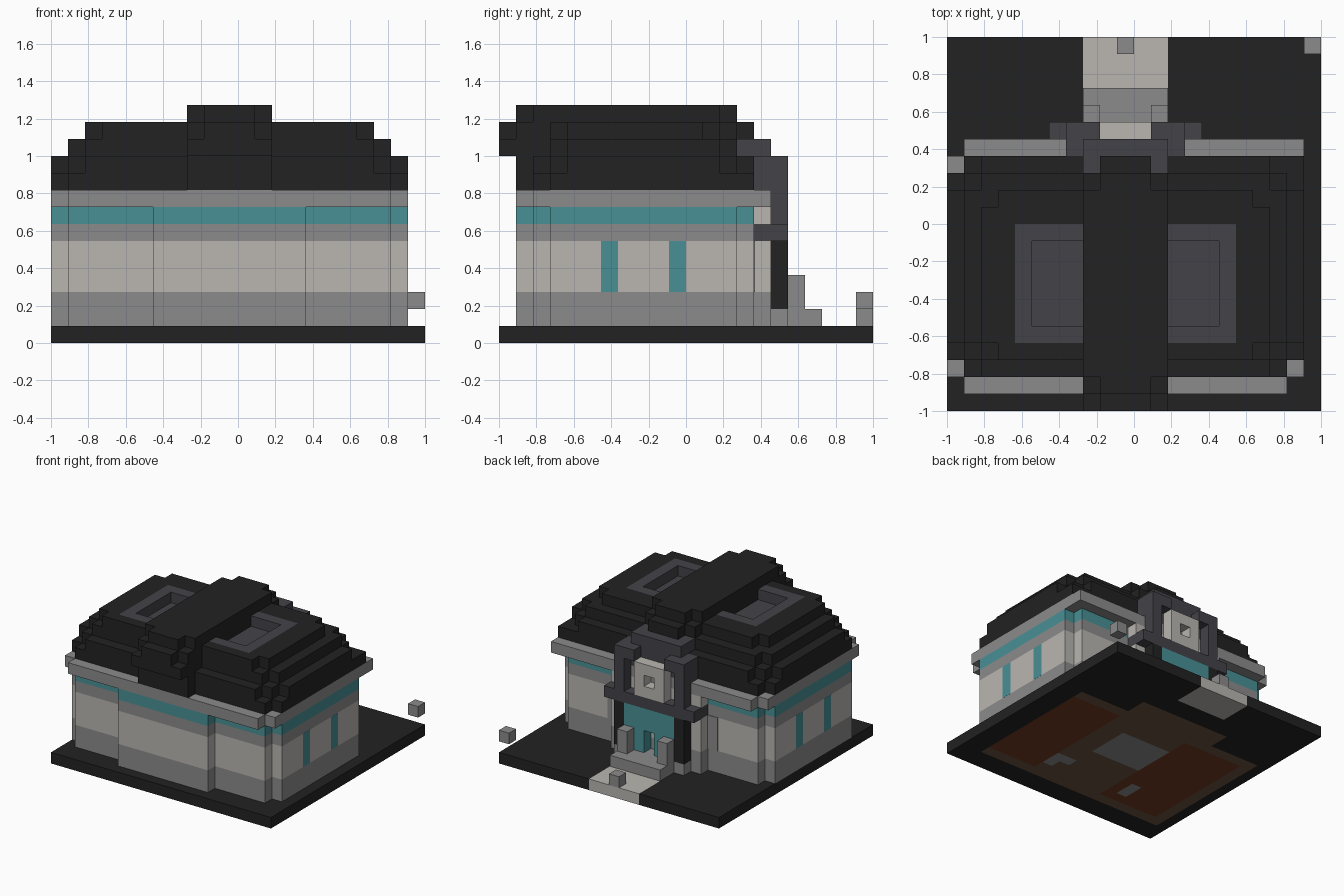
import bpy
import bmesh
from mathutils import Vector

# Remove the default object only
default_cube = bpy.data.objects.get("Cube")
if default_cube:
    bpy.data.objects.remove(default_cube, do_unlink=True)

UNIT = 1 / 11      # edge of one building block
AXIS = 21          # the building mirrors as x -> AXIS - x, in blocks


def make_material(name, red, green, blue):
    material = bpy.data.materials.new(name)
    material.use_nodes = True
    colour = (red, green, blue, 1)
    material.diffuse_color = colour
    shader = material.node_tree.nodes["Principled BSDF"]
    shader.inputs["Base Color"].default_value = colour
    shader.inputs["Roughness"].default_value = 0.9
    return material


BLACK = make_material("black", .016, .016, .016)
GREY = make_material("stone grey", .26, .26, .26)
CREAM = make_material("cream", .49, .47, .44)
TEAL = make_material("teal glass", .065, .28, .305)
SLATE = make_material("slate", .057, .055, .064)
BROWN = make_material("brown", .15, .09, .05)
RUST = make_material("rust", .17, .045, .018)


def finish(name, mesh_data, materials):
    bmesh.ops.recalc_face_normals(mesh_data, faces=mesh_data.faces[:])
    mesh = bpy.data.meshes.new(name)
    mesh_data.to_mesh(mesh)
    mesh_data.free()
    for material in materials:
        mesh.materials.append(material)
    part = bpy.data.objects.new(name, mesh)
    bpy.context.scene.collection.objects.link(part)
    return part


def blocks(name, material, boxes, mirror=False):
    """One part from boxes (x range, y range, z range), counted in blocks."""
    mesh_data = bmesh.new()
    if mirror:
        boxes = boxes + [((AXIS - x[1], AXIS - x[0]), y, z) for x, y, z in boxes]
    for ranges in boxes:
        low = Vector([span[0] for span in ranges]) * UNIT - Vector((1, 1, 0))
        high = Vector([span[1] for span in ranges]) * UNIT - Vector((1, 1, 0))
        verts = bmesh.ops.create_cube(mesh_data, size=1)["verts"]
        for vert in verts:
            vert.co = Vector([l if c < 0 else h for c, l, h in zip(vert.co, low, high)])
    return finish(name, mesh_data, [material])


def layer(name, material, bottom, top, *plans):
    """A storey whose outline is the union of several centred rectangles.

    Each plan is (inset from the left, front, back)."""
    return blocks(name, material, [((inset, AXIS - inset), (front, back), (bottom, top))
                                   for inset, front, back in plans])


# Ground slab: a grid whose faces are coloured by position
def slab_colour(centre, underside):
    x = (centre.x + 1) / UNIT
    y = (centre.y + 1) / UNIT
    if 8 < x < 13 and y > 19:
        return 2
    if not underside:
        return 0
    if 8 < x < 13 and 8 < y < 12:
        return 1
    side = abs(x - AXIS / 2)
    if 3 < side < 5 and 4 < y < 6 and abs(side + y - 9) < 1:
        return 1
    if (2 < x < 8 or 15 < x < 20) and 3 < y < 14:
        return 4
    if (1 < x < 20 and 2 < y < 15) or (side < 4 and 14 < y < 17):
        return 3
    return 0


slab = bmesh.new()
bmesh.ops.create_grid(slab, x_segments=22, y_segments=22, size=1)
raised = bmesh.ops.extrude_face_region(slab, geom=slab.faces[:], use_keep_orig=True)
for element in raised["geom"]:
    if isinstance(element, bmesh.types.BMVert):
        element.co.z = UNIT
for face in slab.faces:
    centre = face.calc_center_median()
    face.material_index = slab_colour(centre, centre.z < UNIT / 4)
finish("ground_slab", slab, [BLACK, GREY, CREAM, BROWN, RUST])

# Loose stones on the ground
blocks("path_stone", GREY, [((10, 11), (21, 22), (1, 2))])
blocks("corner_stone", GREY, [((21, 22), (21, 22), (2, 3))])

# Walls in horizontal bands, stepped outwards in the middle of each side
sides, body = (0, 3, 14), (1, 2, 15)
layer("plinth", GREY, 1, 3, sides, body, (6, 1, 16))
layer("walls", CREAM, 3, 6, sides, body, (6, 1, 16))
layer("stone_band", GREY, 6, 7, sides, body, (6, 1, 15))
layer("glass_band", TEAL, 7, 8, sides, body, (6, 1, 15))
layer("upper_entrance_wall", CREAM, 7, 8, (6, 15, 16))
layer("cornice", GREY, 8, 9, (0, 2, 15), (1, 1, 16))
blocks("cornice_corner", GREY, [((20, 21), (15, 16), (8, 9))])

# Narrow side windows and rear pilasters as thin plates
PLATE = .05
blocks("side_windows", TEAL,
       [((-PLATE + .04, PLATE), (start, start + 1), (3, 6)) for start in (6, 10)], mirror=True)
blocks("rear_pilasters", GREY, [((5, 6), (15, 15 + PLATE), (3, 6))], mirror=True)

# Stepped roof
layer("roof_eaves", BLACK, 9, 10, sides, body)
blocks("roof_eaves_corner", BLACK, [((20, 21), (14, 15), (9, 10))])
layer("roof_step_low", BLACK, 10, 11, (0, 4, 13), (1, 3, 14), (2, 2, 15))
layer("roof_step_middle", BLACK, 11, 12, (1, 4, 13), (2, 3, 14))
level = (12, 13)
blocks("roof_top", BLACK, [
    ((2, 4), (4, 12), level),
    ((3, 8), (3, 4), level),
    ((4, 8), (11, 12), level),
    ((3, 8), (12, 13), level),
], mirror=True)

# Sunken roof lights with a raised border
blocks("skylight_frames", SLATE, [
    ((4, 5), (4, 11), level),
    ((5, 8), (4, 5), level),
    ((5, 8), (10, 11), level),
    ((5, 8), (5, 10), (12, 12 + PLATE)),
], mirror=True)

# Central roof ridge, running front to back
layer("ridge_base", BLACK, 9, 11, (8, 1, 15))
layer("ridge_overhang", BLACK, 11, 12, (8, 0, 14), (9, 0, 15))
layer("ridge_middle", BLACK, 12, 13, (8, 1, 14), (9, 0, 15))
layer("ridge_top", BLACK, 13, 14, (8, 2, 13), (9, 1, 14))

# Entrance: steps, gate posts, door and jambs
depth = (16, 17)
layer("threshold", GREY, 1, 2, (7, 16, 17))
layer("entrance_step", GREY, 1, 2, (8, 17, 19))
blocks("gate_posts", GREY, [((8, 9), (17, 18), (2, 4))], mirror=True)
blocks("door_jambs", BLACK, [((7, 8), depth, (2, 6))], mirror=True)
blocks("door_leaves", TEAL, [((8, 10), depth, (2, 6))], mirror=True)
blocks("door_head", TEAL, [((10, 11), depth, (4, 6))])

# Canopy and arch over the door
layer("canopy", SLATE, 6, 7, (6, 15, 17))
blocks("arch_pillars", SLATE, [
    ((7, 8), depth, (7, 11)),
    ((8, 9), depth, (10, 11)),
    ((8, 9), (14, 16), (11, 12)),
], mirror=True)
layer("arch_back", SLATE, 9, 11, (7, 15, 16))
layer("arch_crown", SLATE, 11, 12, (8, 15, 16))

# Framed square window in the arch
blocks("arch_window_sides", CREAM, [((9, 10), depth, (7, 10))], mirror=True)
blocks("arch_window_rails", CREAM, [((10, 11), depth, (low, low + 1)) for low in (7, 9)])
